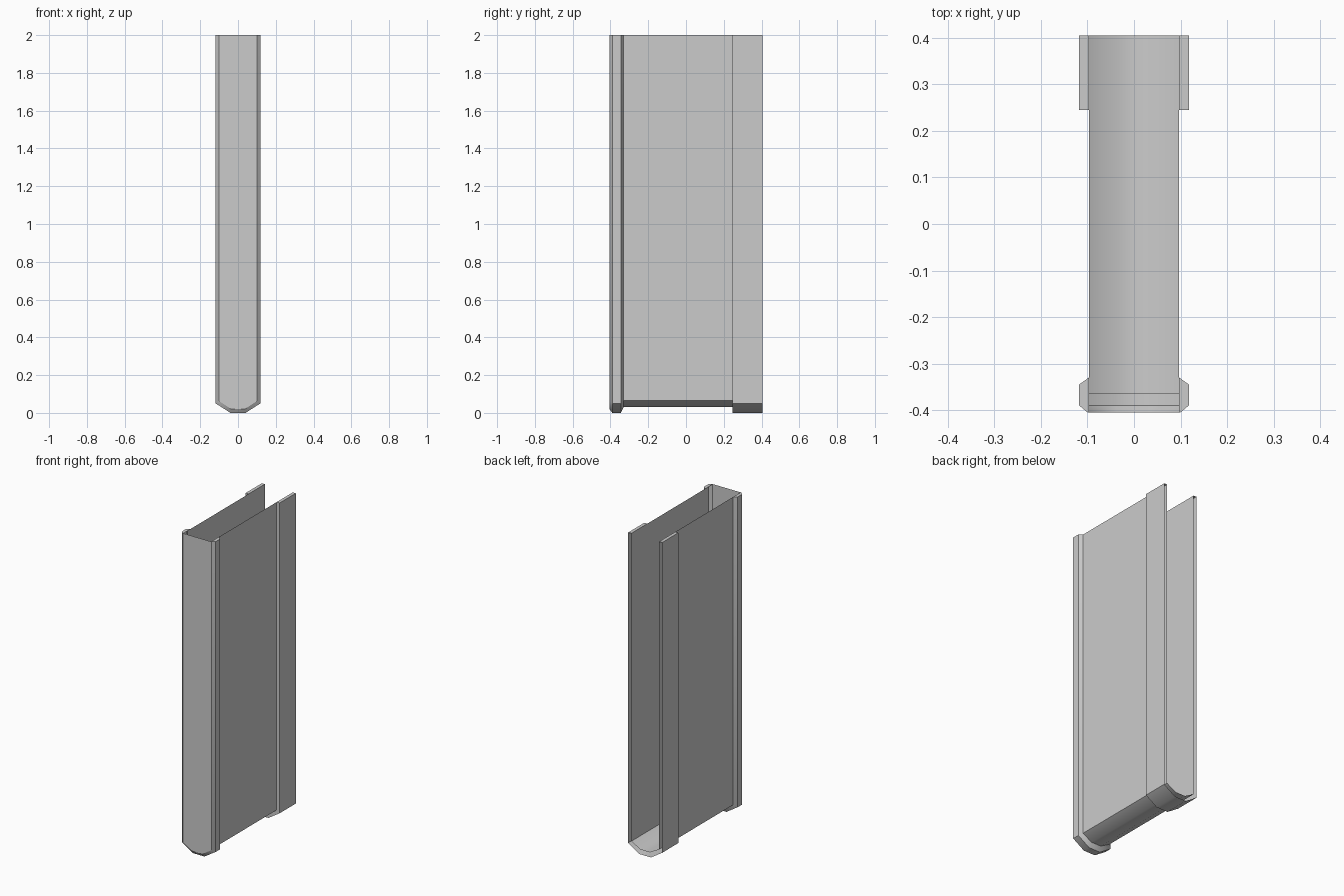
import bpy, bmesh, math

if "Cube" in bpy.data.objects:
    bpy.data.objects.remove(bpy.data.objects["Cube"])

TOP = 2.0


def section(w, shoulder, bottom, half_floor):
    """U-shaped cross-section: open at the top, faceted at the bottom."""
    return [(-w, TOP), (-w, shoulder), (-half_floor, bottom),
            (half_floor, bottom), (w, shoulder), (w, TOP)]


INNER = section(0.097, 0.065, 0.03, 0.033)
OUTER = section(0.118, 0.05, 0.0, 0.04)
FRONT = section(0.1, 0.063, 0.02, 0.037)


def loft(name, stations, close_front=False, rim=False):
    """Skin the U sections along y, with optional front panel and top rim."""
    bm = bmesh.new()
    rows = [[bm.verts.new((x, y, z)) for x, z in prof] for y, prof in stations]
    for a, b in zip(rows, rows[1:]):
        for i in range(len(a) - 1):
            bm.faces.new((a[i], a[i + 1], b[i + 1], b[i]))
    if close_front:
        bm.faces.new(rows[0])
    # narrow top strips joining the raised rib to the inner wall line
    if rim:
        for side in (0, -1):
            x = math.copysign(0.097, rows[0][side].co.x)
            ends = [bm.verts.new((x, stations[k][0], TOP)) for k in (-1, 0)]
            bm.faces.new([r[side] for r in rows] + ends)
    bmesh.ops.remove_doubles(bm, verts=bm.verts, dist=0.0001)
    bmesh.ops.recalc_face_normals(bm, faces=bm.faces)
    mesh = bpy.data.meshes.new(name)
    bm.to_mesh(mesh)
    bm.free()
    obj = bpy.data.objects.new(name, mesh)
    bpy.context.collection.objects.link(obj)
    bpy.context.view_layer.objects.active = obj
    obj.select_set(True)
    bpy.ops.object.shade_smooth_by_angle(angle=math.radians(36))
    obj.select_set(False)
    return obj


# Thin trough running the full depth
loft("inner_trough", [(-0.365, INNER), (0.405, INNER)])

# Bevelled front rib with the closed front panel
loft("front_rib", [(-0.405, FRONT), (-0.39, OUTER), (-0.345, OUTER),
                   (-0.33, INNER)], close_front=True, rim=True)

# Stepped rear band, open at the back
loft("rear_band", [(0.245, INNER), (0.2451, OUTER), (0.405, OUTER)], rim=True)
